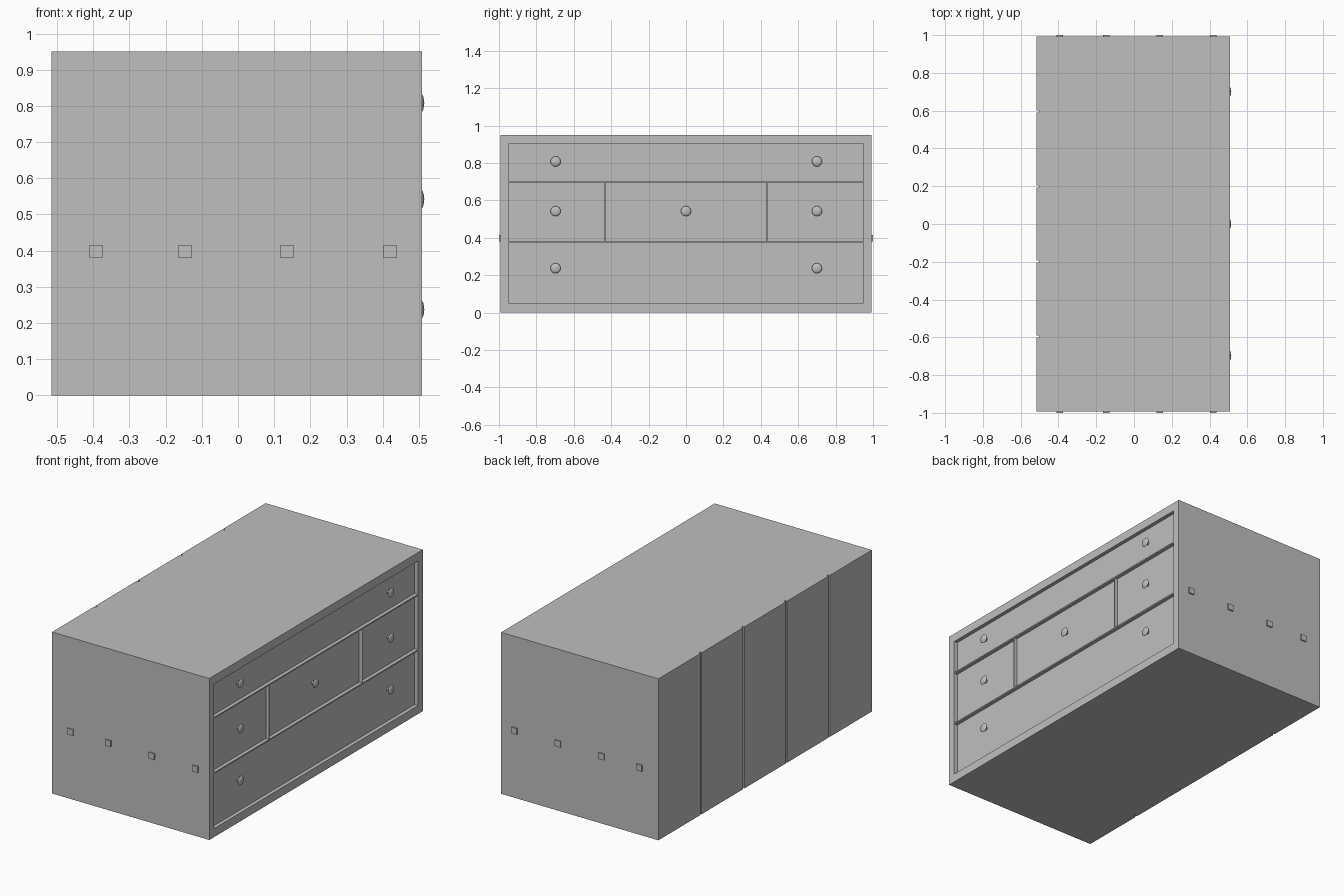
import bpy, bmesh, math
from mathutils import Matrix, Vector

cube = bpy.data.objects.get("Cube")
if cube:
    bpy.data.objects.remove(cube, do_unlink=True)

grey = bpy.data.materials.new("plain_grey")
grey.use_nodes = True
colour = (0.52, 0.52, 0.52, 1)
grey.diffuse_color = colour
grey.node_tree.nodes["Principled BSDF"].inputs["Base Color"].default_value = colour

FACE, RECESS, BACK = 0.508, 0.486, -0.515   # depths of frame face, drawer fronts, back
HALF, TOP = 0.992, 0.95
OPEN_Y, OPEN_LOW, OPEN_HIGH = 0.948, 0.05, 0.90
SHELVES = (0.375, 0.70)


def finish(name, bm):
    bmesh.ops.recalc_face_normals(bm, faces=bm.faces)
    mesh = bpy.data.meshes.new(name)
    bm.to_mesh(mesh)
    bm.free()
    mesh.materials.append(grey)
    obj = bpy.data.objects.new(name, mesh)
    bpy.context.collection.objects.link(obj)
    return obj


def box_bm(low, high):
    low, high = Vector(low), Vector(high)
    bm = bmesh.new()
    bmesh.ops.create_cube(bm, size=1, matrix=Matrix.Translation((low + high) / 2)
                          @ Matrix.Diagonal((*(high - low), 1)))
    return bm


def box(name, low, high):
    return finish(name, box_bm(low, high))


# Case with a recessed opening for the drawers
plank_depth = 0.012
bm = box_bm((BACK + plank_depth, -HALF, 0), (FACE, HALF, TOP))
front = max(bm.faces, key=lambda f: f.calc_center_median().x)
bmesh.ops.inset_individual(bm, faces=[front], thickness=0.04)
for v in front.verts:
    v.co.y = math.copysign(OPEN_Y, v.co.y)
    v.co.z = OPEN_HIGH if v.co.z > TOP / 2 else OPEN_LOW
pushed = bmesh.ops.extrude_discrete_faces(bm, faces=[front])["faces"][0]
for v in pushed.verts:
    v.co.x = RECESS
finish("case", bm)

# Back planks with narrow gaps
count, gap = 5, 0.012
pitch = 2 * HALF / count
for i in range(count):
    start = -HALF + i * pitch
    box(f"back_plank_{i + 1}",
        (BACK, start + (gap / 2 if i else 0), 0),
        (BACK + plank_depth, start + pitch - (gap / 2 if i < count - 1 else 0), TOP))

# Thin shelves and uprights between the drawers
for i, z in enumerate(SHELVES):
    box(f"drawer_shelf_{i + 1}", (RECESS - 0.01, -OPEN_Y, z - 0.004),
        (FACE - 0.001, OPEN_Y, z + 0.004))
for side, y in (("right", -0.433), ("left", 0.433)):
    box(f"drawer_upright_{side}", (RECESS - 0.01, y - 0.002, SHELVES[0]),
        (FACE - 0.001, y + 0.002, SHELVES[1]))

# Square pegs on both ends
for end in (-1, 1):
    for i, x in enumerate((-0.393, -0.147, 0.136, 0.42)):
        ys = sorted((end * (HALF - 0.01), end))
        box(f"end_peg_{'front' if end < 0 else 'back'}_{i + 1}",
            (x - 0.018, ys[0], 0.379), (x + 0.018, ys[1], 0.415))

# Turned knobs: (depth, radius) profile spun about x
profile = [(0.484, 0.010), (0.498, 0.010), (0.502, 0.023), (0.506, 0.027),
           (0.510, 0.023), (0.513, 0.015), (0.515, 0)]


def knob(name, y, z):
    bm = bmesh.new()
    verts = [bm.verts.new((x, y + r, z)) for x, r in profile]
    edges = [bm.edges.new(pair) for pair in zip(verts, verts[1:])]
    bmesh.ops.spin(bm, geom=verts + edges, cent=(0, y, z), axis=(1, 0, 0),
                   angle=math.tau, steps=24)
    bmesh.ops.remove_doubles(bm, verts=bm.verts, dist=0.0002)
    obj = finish(name, bm)
    bpy.ops.object.select_all(action='DESELECT')
    obj.select_set(True)
    bpy.context.view_layer.objects.active = obj
    bpy.ops.object.shade_smooth_by_angle(angle=math.radians(50))


rows = (("bottom", 0.237, (-0.697, 0.7)), ("middle", 0.542, (-0.697, 0, 0.7)),
        ("top", 0.808, (-0.697, 0.7)))
for row, z, places in rows:
    for i, y in enumerate(places):
        knob(f"{row}_knob_{i + 1}", y, z)
